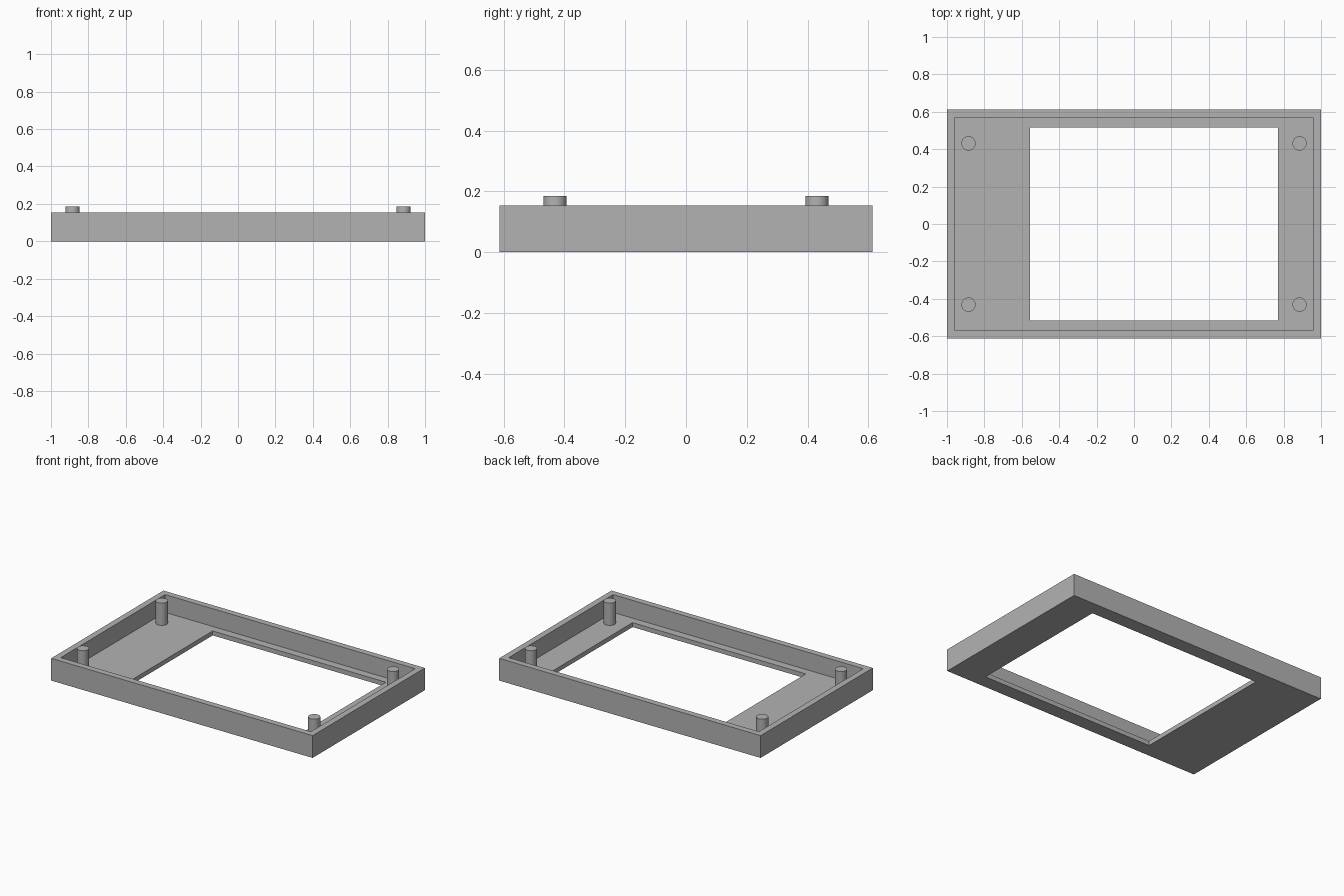
import bpy
import bmesh
import math

# Remove the default cube
cube = bpy.data.objects.get("Cube")
if cube:
    bpy.data.objects.remove(cube, do_unlink=True)

# Main dimensions
HALF_X, HALF_Y = 1.0, 0.613
WALL = 0.043
WALL_TOP, FLOOR_TOP, PEG_TOP = 0.154, 0.031, 0.185
WINDOW = (-0.555, 0.77, -0.516, 0.516)
PEG_X, PEG_Y, PEG_RADIUS = 0.885, 0.431, 0.038

# Plain grey plastic
grey = bpy.data.materials.new("grey_plastic")
grey.use_nodes = True
colour = (0.45, 0.45, 0.45, 1.0)
grey.diffuse_color = colour
grey.node_tree.nodes["Principled BSDF"].inputs["Base Color"].default_value = colour


def rectangle(bm, bounds, z):
    """Four corner vertices of a rectangle at height z."""
    x0, x1, y0, y1 = bounds
    return [bm.verts.new((x, y, z)) for x, y in ((x0, y0), (x1, y0), (x1, y1), (x0, y1))]


def finish(bm, name):
    bmesh.ops.recalc_face_normals(bm, faces=bm.faces)
    mesh = bpy.data.meshes.new(name)
    bm.to_mesh(mesh)
    bm.free()
    mesh.materials.append(grey)
    obj = bpy.data.objects.new(name, mesh)
    bpy.context.collection.objects.link(obj)
    return obj


# Shallow tray with an off-centre window: rectangular rings joined all the way round
outer = (-HALF_X, HALF_X, -HALF_Y, HALF_Y)
inner = (WALL - HALF_X, HALF_X - WALL, WALL - HALF_Y, HALF_Y - WALL)
bm = bmesh.new()
rings = [rectangle(bm, bounds, z) for bounds, z in (
    (outer, 0), (outer, WALL_TOP), (inner, WALL_TOP),
    (inner, FLOOR_TOP), (WINDOW, FLOOR_TOP), (WINDOW, 0))]
for a, b in zip(rings, rings[1:] + rings[:1]):
    for i in range(4):
        j = (i + 1) % 4
        bm.faces.new((a[i], a[j], b[j], b[i]))
finish(bm, "bezel_tray")

# Four mounting pegs standing on the tray floor
for side, sx in (("left", 1), ("right", -1)):
    for end, sy in (("front", -1), ("back", 1)):
        bm = bmesh.new()
        bmesh.ops.create_cone(bm, cap_ends=True, segments=48,
                              radius1=PEG_RADIUS, radius2=PEG_RADIUS,
                              depth=PEG_TOP - FLOOR_TOP)
        peg = finish(bm, f"{end}_{side}_peg")
        peg.location = (sx * PEG_X, sy * PEG_Y, (PEG_TOP + FLOOR_TOP) / 2)
        bpy.ops.object.select_all(action="DESELECT")
        peg.select_set(True)
        bpy.context.view_layer.objects.active = peg
        bpy.ops.object.shade_smooth_by_angle(angle=math.radians(35))
